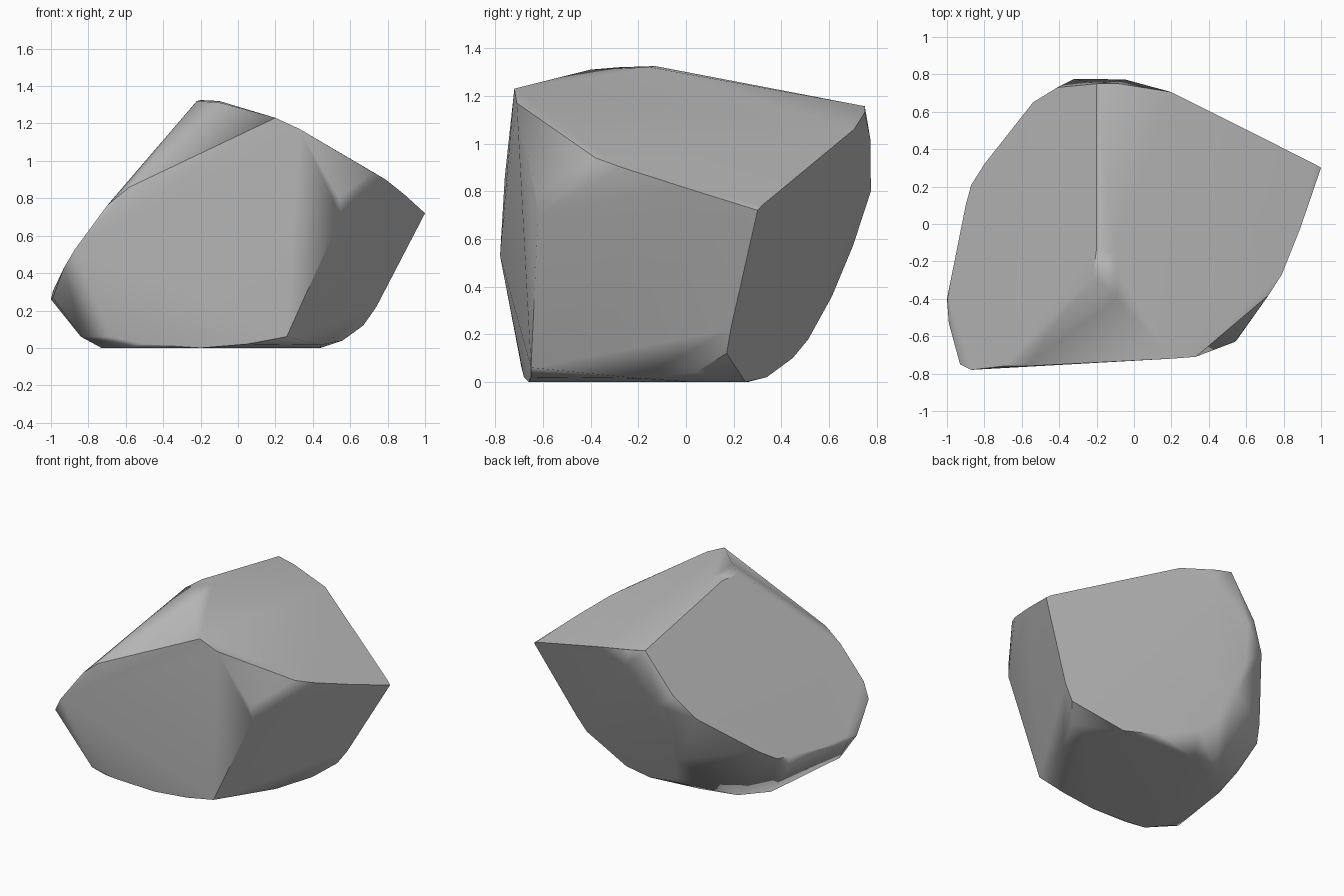
import bpy, bmesh, math
from mathutils import Vector

cube = bpy.data.objects.get("Cube")
if cube:
    bpy.data.objects.remove(cube, do_unlink=True)

stone = bpy.data.materials.new("stone_grey")
stone.use_nodes = True
grey = (0.52, 0.52, 0.52, 1.0)
stone.diffuse_color = grey
stone.node_tree.nodes["Principled BSDF"].inputs["Base Color"].default_value = grey


def left_slope(x, y):
    """Point on the broad plane falling away to -x (in hundredths)."""
    return (x, y, 132 + 1.35 * (x + 22) - 0.185 * (y + 28))


def back_wall(x, z):
    """Point on the overhanging back plane (in hundredths)."""
    return (x, (20.7 - 0.2 * x + 0.239 * z) / 0.596, z)


# Rims of the two broad planes
slope_rim = [(-22, -28), (-20, 75), (-41, 73), (-54, 65), (-80, 32), (-87, 21),
             (-90, 10), (-96, -20), (-99, -40), (-70, -76)]
wall_rim = [(100, 72), (97, 74), (20, 106), (-5, 102), (-18, 90), (-32, 80), (-37, 57),
            (-36, 36), (-28, 18), (-18, 10), (5, 2), (84, 40), (74, 22), (67, 12)]

# Corners of the crown, front, left edge and underside
crown = [(-20, -13, 132.5), (-10, -15, 132), (-9, -40, 131), (20, -72, 123),
         (33, -71, 117), (72, -38, 94), (79, -27, 90), (89, -2, 82), (-8, 75, 113)]
front = [(-58, -76, 86), (-87, -78, 53), (-93, -75, 43), (-68, -69, 6), (-50, -68, 2),
         (5, -65, 2), (26, -65, 6), (55, -62, 70), (54, -63, 80)]
left_edge = [(-100, -40, 26), (-99, -53, 27), (-84, -55, 6), (-84, 5, 20), (-70, 25, 25)]
base = [(-73, -50, 0), (-62, -63, 0), (-20, -66, 0), (44, -20, 1.5), (44, 2, 0),
        (56, 4, 4), (30, 25, 0), (0, 27, 0), (-30, 26, 0), (-55, 20, 0), (-70, 3, 0)]

points = [left_slope(*p) for p in slope_rim] + [back_wall(*p) for p in wall_rim]
points += crown + front + left_edge + base

# Wrap the corners in a hull and merge almost flat facets
bm = bmesh.new()
for p in points:
    bm.verts.new(Vector(p) / 100)
bmesh.ops.convex_hull(bm, input=bm.verts)
loose = [v for v in bm.verts if not v.link_faces]
bmesh.ops.delete(bm, geom=loose, context="VERTS")
bmesh.ops.dissolve_limit(bm, angle_limit=math.radians(4),
                         verts=bm.verts, edges=bm.edges)
bmesh.ops.recalc_face_normals(bm, faces=bm.faces)

mesh = bpy.data.meshes.new("boulder")
bm.to_mesh(mesh)
bm.free()
mesh.materials.append(stone)
boulder = bpy.data.objects.new("boulder", mesh)
bpy.context.collection.objects.link(boulder)

# Soft worn corners, crisp main ridges, flat broad faces
bpy.context.view_layer.objects.active = boulder
boulder.select_set(True)
bpy.ops.object.shade_smooth_by_angle(angle=math.radians(48))
weighted = boulder.modifiers.new("flat_broad_faces", "WEIGHTED_NORMAL")
weighted.keep_sharp = True
